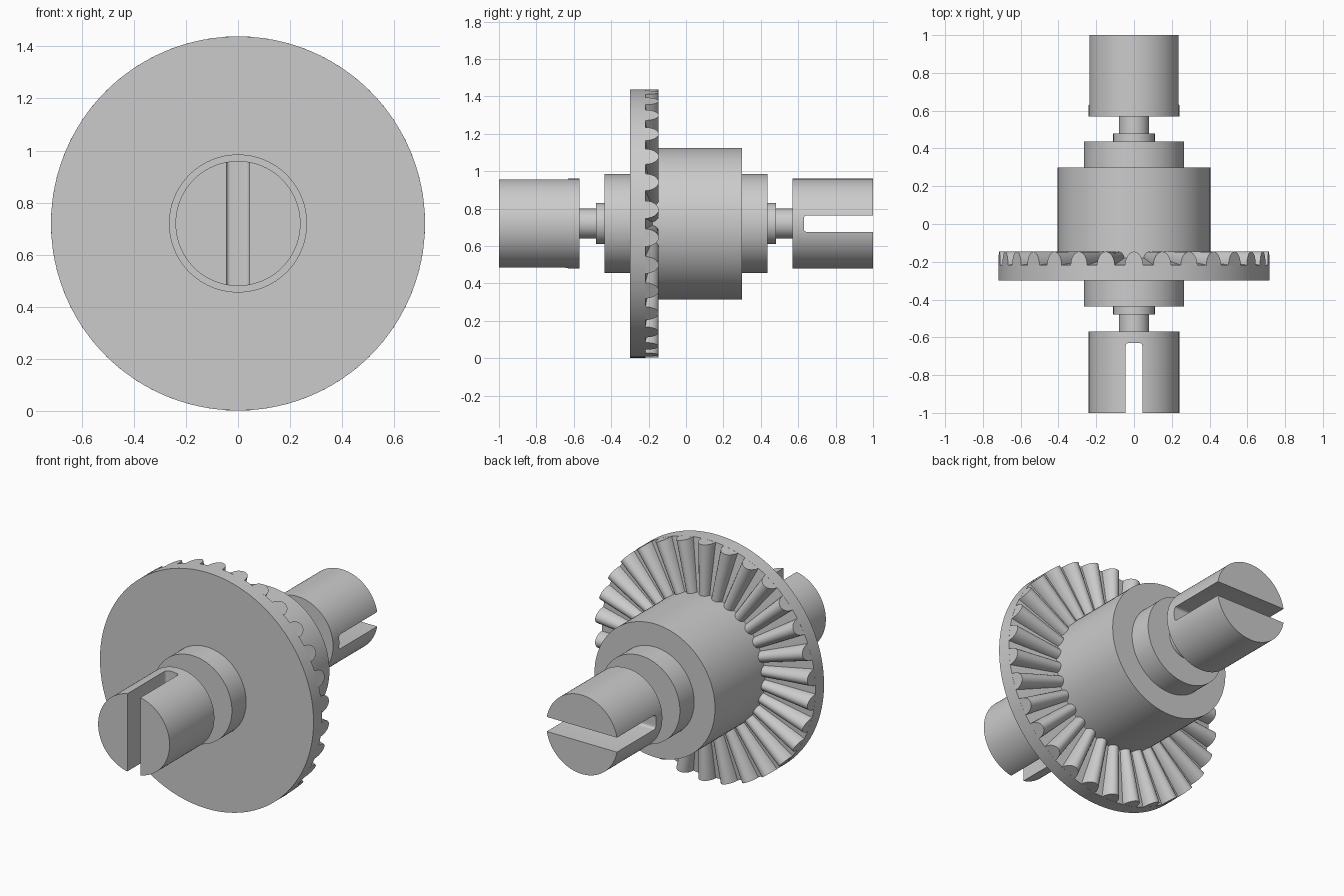
import bpy, bmesh, math
from mathutils import Matrix, Vector

AXIS_Z = 0.72
SIDES = 96
TEETH = 30

cube = bpy.data.objects.get("Cube")
if cube:
    bpy.data.objects.remove(cube, do_unlink=True)

steel = bpy.data.materials.new("grey_steel")
steel.use_nodes = True
GREY = (0.6, 0.6, 0.6, 1)
steel.diffuse_color = GREY
steel.node_tree.nodes["Principled BSDF"].inputs["Base Color"].default_value = GREY


def make_object(name, bm):
    bmesh.ops.recalc_face_normals(bm, faces=bm.faces)
    mesh = bpy.data.meshes.new(name)
    bm.to_mesh(mesh)
    bm.free()
    mesh.materials.append(steel)
    obj = bpy.data.objects.new(name, mesh)
    obj.location.z = AXIS_Z
    bpy.context.collection.objects.link(obj)
    return obj


def select(obj):
    bpy.ops.object.select_all(action="DESELECT")
    obj.select_set(True)
    bpy.context.view_layer.objects.active = obj


def smooth(obj):
    select(obj)
    bpy.ops.object.shade_smooth_by_angle(angle=math.radians(30))


def lathe(name, profile):
    """Spin (radius, y) points around the y axis."""
    bm = bmesh.new()
    verts = [bm.verts.new((r, y, 0)) for r, y in profile]
    edges = [bm.edges.new(pair) for pair in zip(verts, verts[1:])]
    bmesh.ops.spin(bm, geom=verts + edges, cent=(0, 0, 0), axis=(0, 1, 0),
                   angle=math.tau, steps=SIDES, use_duplicate=False)
    bmesh.ops.remove_doubles(bm, verts=bm.verts, dist=1e-5)
    return make_object(name, bm)


# Housing drum and the ring gear blank with its sloping root
smooth(lathe("housing", [(0.26, 0.3), (0.405, 0.3), (0.405, -0.18)]))
smooth(lathe("ring_gear", [(0.405, -0.18), (0.718, -0.217), (0.718, -0.3), (0.26, -0.3)]))

# Gear teeth: domed radial bars, tapering inward
bm = bmesh.new()
ARC = 12
for i in range(TEETH):
    turn = Matrix.Rotation(math.tau * (i + 0.5) / TEETH, 4, "Y")
    loops = []
    for radius, half, base in ((0.4, 0.034, -0.19), (0.717, 0.048, -0.22)):
        loop = []
        for k in range(ARC + 1):
            a = math.pi * k / ARC
            p = Vector((radius, base + (-0.146 - base) * math.sin(a), half * math.cos(a)))
            loop.append(bm.verts.new(turn @ p))
        loops.append(loop)
    inner, outer = loops
    bm.faces.new(inner)
    bm.faces.new(outer)
    for k in range(ARC):
        bm.faces.new((inner[k], inner[k + 1], outer[k + 1], outer[k]))
    bm.faces.new((inner[-1], inner[0], outer[0], outer[-1]))
smooth(make_object("gear_teeth", bm))

# Mirrored hub, shaft and slotted drive cup at each end
for side, s in (("front", -1), ("back", 1)):
    smooth(lathe(side + "_hub", [(r, s * y) for r, y in (
        (0.265, 0.29), (0.265, 0.437), (0.11, 0.437), (0.11, 0.48), (0.08, 0.48))]))
    smooth(lathe(side + "_shaft", [(0.08, s * 0.48), (0.08, s * 0.572)]))
    cup = lathe(side + "_drive_cup", [(0, s * 0.57), (0.24, s * 0.57), (0.24, s), (0, s)])

    # Slot: upright at the front, level at the back, with rounded inner corners
    bm = bmesh.new()
    bmesh.ops.create_cube(bm, size=1, matrix=Matrix.Translation((0, s * 0.88, 0))
                          @ Matrix.Diagonal((0.088, 0.5, 0.6, 1)))
    corners = [e for e in bm.edges if all(abs(v.co.y) < 0.7 for v in e.verts)
               and abs(e.verts[0].co.z - e.verts[1].co.z) > 0.1]
    bmesh.ops.bevel(bm, geom=corners, offset=0.015, segments=4, profile=0.5,
                    affect="EDGES")
    if side == "back":
        bmesh.ops.rotate(bm, verts=bm.verts, matrix=Matrix.Rotation(math.pi / 2, 3, "Y"))
    cutter = make_object("slot_cutter", bm)
    cutter.hide_render = True
    cut = cup.modifiers.new("slot", "BOOLEAN")
    cut.operation = "DIFFERENCE"
    cut.object = cutter
    cut.solver = "EXACT"
    select(cup)
    bpy.ops.object.modifier_apply(modifier=cut.name)
    bpy.data.objects.remove(cutter, do_unlink=True)
    smooth(cup)
